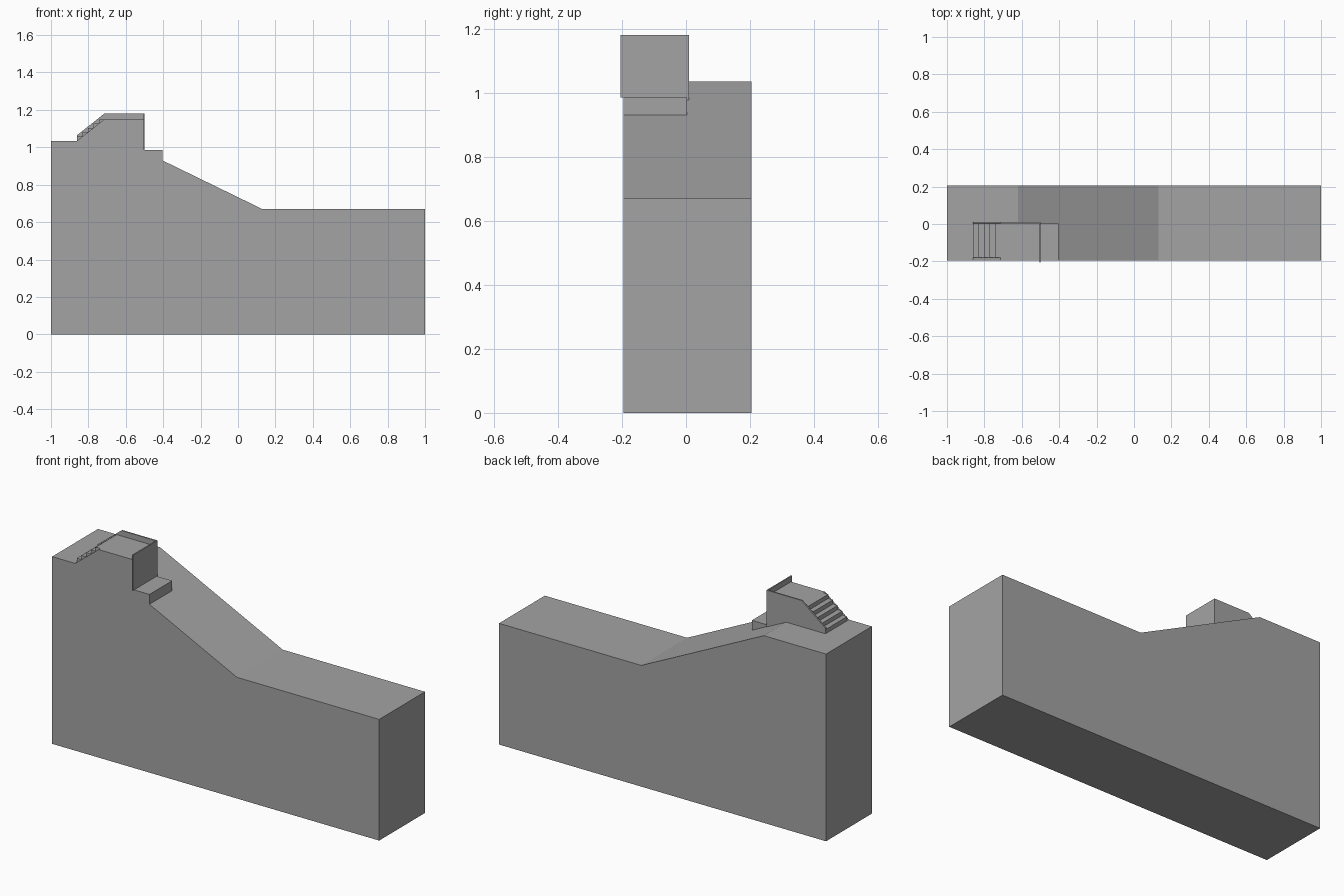
import bpy, bmesh

if "Cube" in bpy.data.objects:
    bpy.data.objects.remove(bpy.data.objects["Cube"])

grey = bpy.data.materials.new("plain grey")
grey.diffuse_color = (0.37, 0.37, 0.37, 1)
grey.use_nodes = True
grey.node_tree.nodes["Principled BSDF"].inputs["Base Color"].default_value = grey.diffuse_color


def prism(name, profile, y0, y1):
    """Extrude an x-z outline from y0 to y1."""
    bm = bmesh.new()
    face = bm.faces.new([bm.verts.new((x, y0, z)) for x, z in profile])
    ext = bmesh.ops.extrude_face_region(bm, geom=[face])
    moved = [v for v in ext["geom"] if isinstance(v, bmesh.types.BMVert)]
    bmesh.ops.translate(bm, verts=moved, vec=(0, y1 - y0, 0))
    bmesh.ops.recalc_face_normals(bm, faces=bm.faces)
    mesh = bpy.data.meshes.new(name)
    bm.to_mesh(mesh)
    bm.free()
    mesh.materials.append(grey)
    obj = bpy.data.objects.new(name, mesh)
    bpy.context.collection.objects.link(obj)
    return obj


FRONT, BACK, MID = -0.195, 0.205, 0.003

# Sloping ground block
ground = prism("ground_block", [(-1, 0), (1, 0), (1, 0.67), (0.13, 0.67),
                                (-0.62, 1.035), (-1, 1.035)], FRONT, BACK)

# Raised platform with stair ramp and lower ledge, fused into the ground
platform = prism("platform_helper", [
    (-0.86, 0.85), (-0.405, 0.85), (-0.405, 0.985), (-0.5, 0.985),
    (-0.5, 1.15), (-0.715, 1.15), (-0.86, 1.035)], FRONT, MID)
union = ground.modifiers.new("fuse_platform", 'BOOLEAN')
union.operation = 'UNION'
union.solver = 'EXACT'
union.object = platform
bpy.context.view_layer.objects.active = ground
bpy.ops.object.modifier_apply(modifier=union.name)
bpy.data.objects.remove(platform, do_unlink=True)

# Steps: saw-tooth outline resting on the ramp
n, run, rise = 5, 0.029, 0.023
outline = [(-0.86, 1.035)]
for i in range(n):
    outline.append((-0.86 + run * i, 1.035 + rise * (i + 1)))
    outline.append((-0.86 + run * (i + 1), 1.035 + rise * (i + 1)))
    if i < n - 1:
        continue
prism("steps", outline, -0.18, MID)

# Thin back guard following stairs and platform
prism("back_guard", [(-0.86, 1.03), (-0.63, 1.03), (-0.5, 0.975), (-0.5, 1.18),
                     (-0.715, 1.18), (-0.86, 1.065)], 0.002, 0.01)

# Thin end wall of the platform
prism("end_wall", [(-0.506, 0.985), (-0.499, 0.985),
                   (-0.499, 1.18), (-0.506, 1.18)], -0.205, 0.01)
